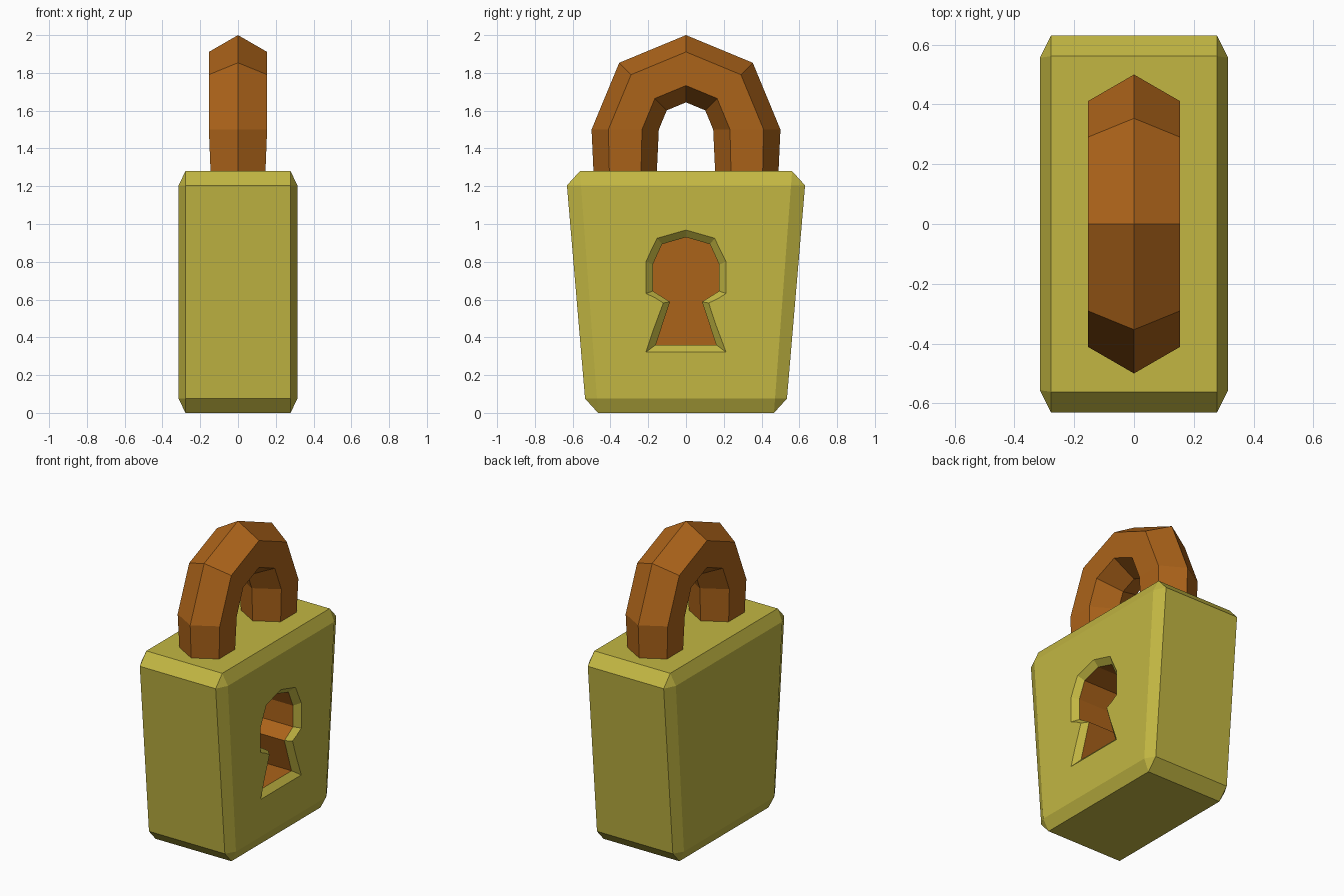
import bpy, bmesh, math

if "Cube" in bpy.data.objects:
    bpy.data.objects.remove(bpy.data.objects["Cube"])


def material(name, color):
    m = bpy.data.materials.new(name)
    m.diffuse_color = color
    m.use_nodes = True
    m.node_tree.nodes["Principled BSDF"].inputs["Base Color"].default_value = m.diffuse_color
    return m


OLIVE = material("olive", (0.54, 0.47, 0.055, 1))
BROWN = material("brown", (0.41, 0.125, 0.01, 1))


def finish(bm, name, mats):
    bmesh.ops.recalc_face_normals(bm, faces=bm.faces)
    me = bpy.data.meshes.new(name)
    bm.to_mesh(me)
    bm.free()
    for m in mats:
        me.materials.append(m)
    ob = bpy.data.objects.new(name, me)
    bpy.context.collection.objects.link(ob)
    return ob


def loft(bm, rings, mat_indices):
    """Skin closed rings of equal length and cap both ends."""
    vs = [[bm.verts.new(p) for p in r] for r in rings]
    n = len(vs[0])
    for a, b, mi in zip(vs, vs[1:], mat_indices):
        for i in range(n):
            j = (i + 1) % n
            bm.faces.new((a[i], a[j], b[j], b[i])).material_index = mi
    bm.faces.new(vs[0][::-1]).material_index = mat_indices[0]
    bm.faces.new(vs[-1]).material_index = mat_indices[-1]


# Body: chamfered cube, stretched and tapered towards the bottom
bm = bmesh.new()
bmesh.ops.create_cube(bm, size=2)
bmesh.ops.bevel(bm, geom=bm.edges[:], offset=0.118, segments=1,
                affect='EDGES', profile=0.5)
for v in bm.verts:
    z = 0.64 + 0.64 * v.co.z
    v.co = (v.co.x * 0.315, v.co.y * (0.528 + 0.085 * z), z)
body = finish(bm, "lock_body", [OLIVE, BROWN])

# Keyhole cutter: olive chamfered rim, then a deep brown pocket
INNER = [(0, 0.93), (0.127, 0.893), (0.176, 0.785), (0.176, 0.645),
         (0.085, 0.588), (0.16, 0.36)]
OUTER = [(0, 0.968), (0.152, 0.925), (0.212, 0.8), (0.212, 0.632),
         (0.12, 0.582), (0.212, 0.322)]


def keyhole(x, t):
    half = [(a + t * (c - a), b + t * (d - b))
            for (a, b), (c, d) in zip(INNER, OUTER)]
    full = half + [(-y, z) for y, z in half[:0:-1]]
    return [(x, y, z) for y, z in full]


bm = bmesh.new()
loft(bm, [keyhole(0.35, 2), keyhole(0.28, 0), keyhole(0.0, 0)], [0, 1])
cutter = finish(bm, "keyhole_cutter", [OLIVE, BROWN])
cutter.hide_render = True

mod = body.modifiers.new("keyhole", 'BOOLEAN')
mod.operation = 'DIFFERENCE'
mod.solver = 'EXACT'
mod.object = cutter
bpy.context.view_layer.objects.active = body
bpy.ops.object.modifier_apply(modifier=mod.name)
bpy.data.objects.remove(cutter)

# Shackle: hexagonal tube along legs and a four-segment half circle
R, CZ = 0.322, 1.5


def hex_ring(y, z, angle, r):
    ring = []
    for k in range(6):
        t = k * math.pi / 3
        u = r * math.cos(t)
        ring.append((r * math.sin(t), y + u * math.cos(angle),
                     z + u * math.sin(angle)))
    return ring


arc = [i * math.pi / 4 for i in range(5)]
rings = [hex_ring(R, 1.24, 0, 0.166)]
rings += [hex_ring(R * math.cos(a), CZ + R * math.sin(a), a, 0.178) for a in arc]
rings += [hex_ring(-R, 1.24, math.pi, 0.166)]
bm = bmesh.new()
loft(bm, rings, [0] * (len(rings) - 1))
finish(bm, "shackle", [BROWN])
